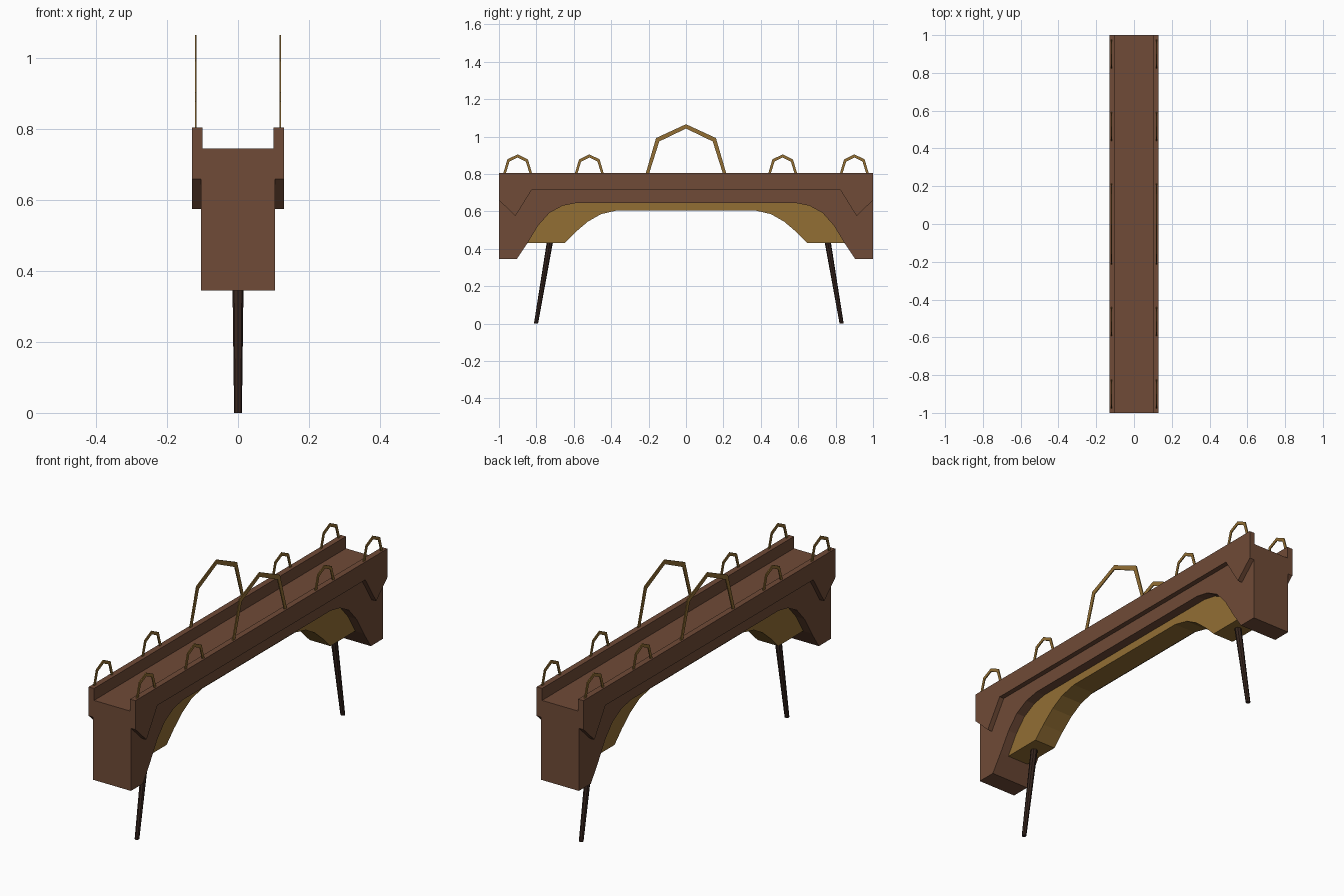
import bpy, bmesh
from mathutils import Vector

if "Cube" in bpy.data.objects:
    bpy.data.objects.remove(bpy.data.objects["Cube"])


def material(name, rgb):
    m = bpy.data.materials.new(name)
    m.diffuse_color = (*rgb, 1)
    m.use_nodes = True
    m.node_tree.nodes["Principled BSDF"].inputs["Base Color"].default_value = m.diffuse_color
    return m


BROWN = material("brown_wood", (0.160, 0.070, 0.038))
GOLD = material("dull_gold", (0.290, 0.158, 0.034))
DARK = material("dark_wood", (0.036, 0.018, 0.013))


def finish(bm, name, mat):
    bmesh.ops.recalc_face_normals(bm, faces=bm.faces)
    me = bpy.data.meshes.new(name)
    bm.to_mesh(me)
    bm.free()
    me.materials.append(mat)
    ob = bpy.data.objects.new(name, me)
    bpy.context.collection.objects.link(ob)
    return ob


def extrude_profile(name, pts, x0, x1, mat):
    """Closed (y, z) outline extruded along x."""
    bm = bmesh.new()
    face = bm.faces.new([bm.verts.new((x0, y, z)) for y, z in pts])
    res = bmesh.ops.extrude_face_region(bm, geom=[face])
    verts = [v for v in res["geom"] if isinstance(v, bmesh.types.BMVert)]
    bmesh.ops.translate(bm, verts=verts, vec=(x1 - x0, 0, 0))
    return finish(bm, name, mat)


def mirror(half):
    """Half outline on -y, continued in mirrored order on +y."""
    return half + [(-y, z) for y, z in reversed(half)]


# Shared curve between the body and its arch lining
curve = [(-0.848, 0.43), (-0.79, 0.525), (-0.73, 0.592),
         (-0.66, 0.63), (-0.585, 0.645)]

# Main body with arched underside
extrude_profile("body", mirror([(-1, 0.745), (-1, 0.345), (-0.905, 0.345)] + curve),
                -0.105, 0.105, BROWN)

# Gold lining under the arch
lower = [(-0.65, 0.43), (-0.592, 0.488), (-0.525, 0.545),
         (-0.455, 0.585), (-0.37, 0.605)]
extrude_profile("arch_lining", mirror(curve) + list(reversed(mirror(lower))),
                -0.058, 0.058, GOLD)

# Side rails with pointed drops at the ends
rail = mirror([(-1, 0.805), (-1, 0.66), (-0.912, 0.575), (-0.825, 0.715)])
for s, side in ((-1, "left"), (1, "right")):
    extrude_profile(f"rail_{side}", rail, s * 0.10, s * 0.13, BROWN)


# Thin hoops standing on the rails
def hoop(name, x, yc, outer, inner):
    pts = outer + list(reversed(inner))
    extrude_profile(name, [(yc + y, z) for y, z in pts], x - 0.0025, x + 0.0025, GOLD)


def arch5(foot, knee, kz, top):
    return [(-foot, 0.80), (-knee, kz), (0, top), (knee, kz), (foot, 0.80)]


for s, side in ((-1, "left"), (1, "right")):
    x = s * 0.119
    hoop(f"large_hoop_{side}", x, 0,
         arch5(0.216, 0.160, 0.992, 1.066), arch5(0.198, 0.143, 0.974, 1.043))
    for i, yc in enumerate((-0.9, -0.517, 0.517, 0.9)):
        hoop(f"small_hoop_{side}_{i + 1}", x, yc,
             arch5(0.078, 0.055, 0.878, 0.905), arch5(0.064, 0.044, 0.866, 0.888))


# Tapered splayed legs
def leg(name, foot_y, top_y):
    bm = bmesh.new()
    a, b = Vector((0, foot_y, 0.0)), Vector((0, top_y, 0.47))
    bmesh.ops.create_cone(bm, cap_ends=True, segments=8, radius1=0.011,
                          radius2=0.017, depth=0.47)
    for v in bm.verts:
        c = a if v.co.z < 0 else b
        v.co = Vector((v.co.x, c.y + v.co.y, c.z))
    finish(bm, name, DARK)


leg("front_leg", -0.802, -0.722)
leg("back_leg", 0.832, 0.752)
